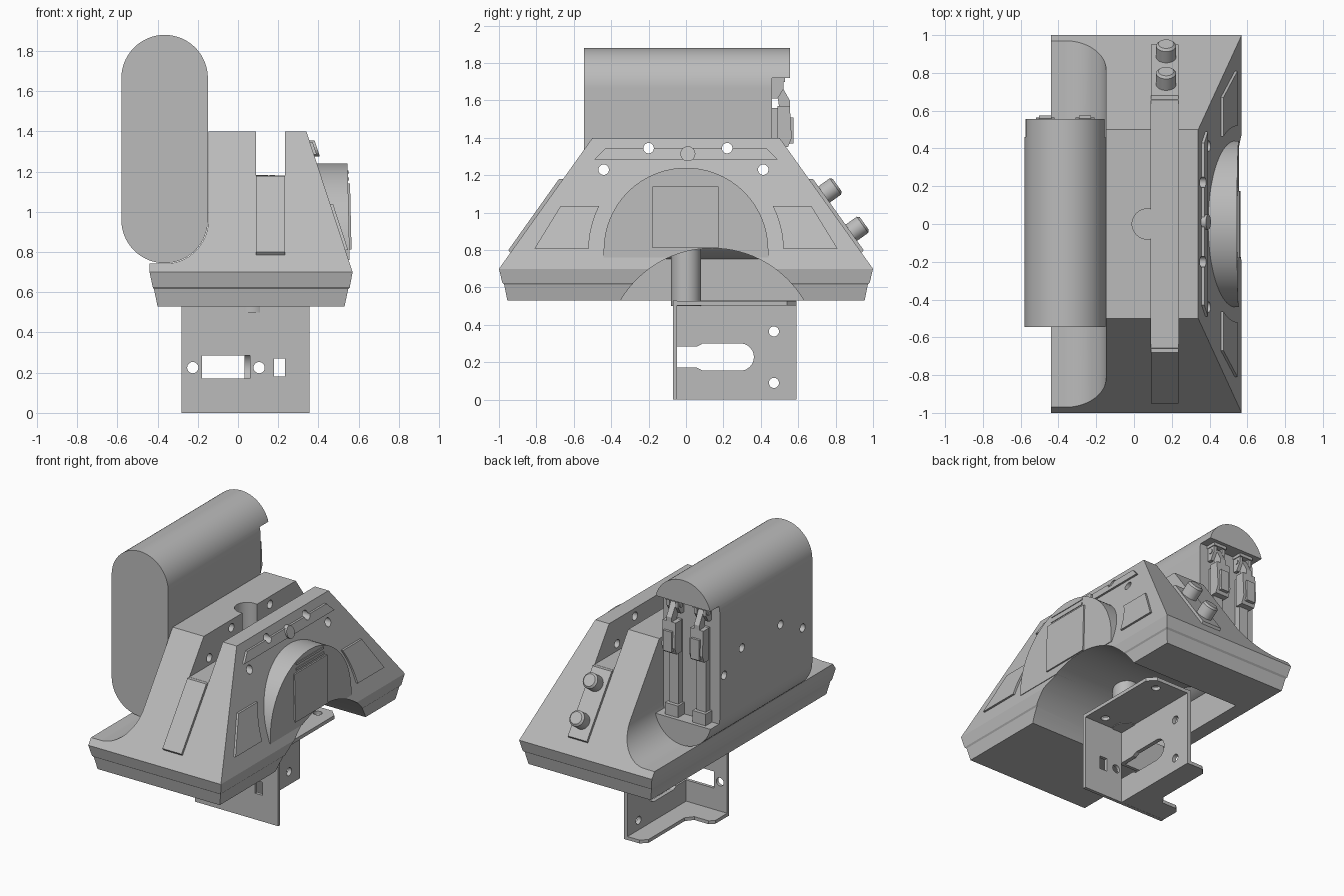
import bpy, bmesh, math
from mathutils import Vector

old = bpy.data.objects.get("Cube")
if old:
    bpy.data.objects.remove(old, do_unlink=True)

grey = bpy.data.materials.new("plain grey")
grey.use_nodes = True
grey.diffuse_color = (0.5, 0.5, 0.5, 1)
grey.node_tree.nodes["Principled BSDF"].inputs["Base Color"].default_value = (0.5, 0.5, 0.5, 1)


def make(name, bm):
    bmesh.ops.recalc_face_normals(bm, faces=bm.faces)
    mesh = bpy.data.meshes.new(name)
    bm.to_mesh(mesh)
    bm.free()
    mesh.materials.append(grey)
    ob = bpy.data.objects.new(name, mesh)
    bpy.context.collection.objects.link(ob)
    return ob


def prism(name, pts, axis, a, b, lean=None):
    """Extrude a 2D outline along an axis; lean(z) adds an x offset."""
    place = {"x": lambda p, t: (t, p[0], p[1]),
             "y": lambda p, t: (p[0], t, p[1]),
             "z": lambda p, t: (p[0], p[1], t)}[axis]
    bm = bmesh.new()
    rings = [[bm.verts.new(place(p, t)) for p in pts] for t in (a, b)]
    for ring in rings:
        bm.faces.new(ring)
    n = len(pts)
    for i in range(n):
        j = (i + 1) % n
        bm.faces.new((rings[0][i], rings[0][j], rings[1][j], rings[1][i]))
    if lean:
        for v in bm.verts:
            v.co.x += lean(v.co.z)
    return make(name, bm)


def rect(u0, u1, v0, v1):
    return [(u0, v0), (u1, v0), (u1, v1), (u0, v1)]


def box(name, x0, x1, y0, y1, z0, z1):
    return prism(name, rect(x0, x1, y0, y1), "z", z0, z1)


def arc(cu, cv, r, start=0, end=360, n=48):
    steps = n if end - start == 360 else n + 1
    angles = [math.radians(start + (end - start) * i / n) for i in range(steps)]
    return [(cu + r * math.cos(t), cv + r * math.sin(t)) for t in angles]


def cut(targets, cutters):
    for cutter in cutters:
        for ob in targets:
            mod = ob.modifiers.new("cut", "BOOLEAN")
            mod.operation, mod.solver, mod.object = "DIFFERENCE", "EXACT", cutter
            bpy.context.view_layer.objects.active = ob
            bpy.ops.object.modifier_apply(modifier=mod.name)
        bpy.data.objects.remove(cutter, do_unlink=True)


def side(z):
    """x of the sloping flank at height z."""
    return 0.57 - 0.23 * (z - 0.7) / 0.7


# Main housing: flared skirt below a tapered upper part
levels = [(0.53, -0.40, 0.53, 0.955), (0.615, -0.418, 0.548, 0.972), (0.625, -0.424, 0.556, 0.982),
          (0.70, -0.44, 0.57, 1.0), (1.40, -0.44, 0.34, 0.5)]
bm = bmesh.new()
rings = [[bm.verts.new((x, y, z)) for x, y in rect(x0, x1, -h, h)] for z, x0, x1, h in levels]
bm.faces.new(rings[0])
bm.faces.new(rings[-1])
for low, high in zip(rings, rings[1:]):
    for i in range(4):
        j = (i + 1) % 4
        bm.faces.new((low[i], low[j], high[j], high[i]))
housing = make("housing", bm)

# Long rounded canister with a recess in its rear end
def capsule(r):
    return arc(-0.365, 1.665, r, 0, 180) + arc(-0.365, 0.96, r, 180, 359.9)

canister = prism("canister", capsule(0.215), "y", -0.545, 0.555)
cut([canister], [box("recess", -0.7, 0, 0.46, 0.7, 0.91, 1.72)])

# Half-round boss on the sloping flank
boss = prism("side_boss", [(0.44, 0.76)] + arc(0, 0.8, 0.44, 0, 180) + [(-0.44, 0.76)],
             "x", 0.25, 0.555, lambda z: -0.023 * (z - 0.8) if z > 0.8 else 0)

# Trough for the canister, top slot, post notch and lower arch
cut([housing], [prism("trough", capsule(0.218), "y", -1.2, 1.2),
                box("clearance", -0.8, -0.365, -1.2, 1.2, 0.742, 1.6),
                box("slot", 0.09, 0.235, -1.2, 1.2, 1.18, 1.6),
                prism("notch", arc(0.07, 0, 0.08), "z", 1.18, 1.6)])
cut([housing, boss], [prism("arch", arc(0.14, 0.24, 0.57, n=96), "x", -0.3, 0.8)])
prism("centre_post", arc(0.07, 0, 0.08), "z", 0.5, 1.182)

# Flank strip, trim plates, boss panel and ribs
strip = prism("top_strip", [(-0.49, 1.285), (0.49, 1.285), (0.43, 1.345), (-0.43, 1.345)],
              "x", -0.01, 0.014, side)
for s, label in ((-1, "front"), (1, "rear")):
    curve = [(s * y, z) for y, z in arc(0, 0.8, 0.52, 1, 27, 8)]
    prism(label + "_trim_plate", curve + [(s * 0.67, 1.036), (s * 0.81, 0.809)],
          "x", -0.01, 0.014, side)
prism("boss_panel", rect(-0.18, 0.175, 0.812, 1.14), "x", 0.54, 0.565, lambda z: -0.023 * (z - 0.8))
for z in (1.155, 1.19):
    prism("boss_rib", rect(-0.15, 0.15, z, z + 0.015), "x", 0.52, 0.56, lambda z: -0.023 * (z - 0.8))
prism("strip_button", arc(0.01, 1.315, 0.04, n=24), "x", -0.01, 0.026, side)

# Bolt holes drilled through everything
for y, z in ((-0.2, 1.345), (0.22, 1.345), (-0.44, 1.23), (0.413, 1.23)):
    cut([housing, canister, strip], [prism("drill", arc(y, z, 0.028, n=24), "x", -1, 1)])

# Sloping pads at both ends of the slot
for s, label in ((-1, "front"), (1, "rear")):
    pts = [(0.68, 1.179), (0.95, 0.80), (0.925, 0.768), (0.86, 0.80), (0.6, 1.179)]
    prism(label + "_slot_pad", [(s * y, z) for y, z in pts], "x", 0.09, 0.235)

# Knobs on the rear pad
normal = Vector((0, 0.814, 0.581))
for y, z in ((0.735, 1.095), (0.88, 0.89)):
    bm = bmesh.new()
    bmesh.ops.create_cone(bm, cap_ends=True, segments=32, radius1=0.053, radius2=0.053, depth=0.1)
    rim = [e for e in bm.edges if all(v.co.z > 0 for v in e.verts)]
    bmesh.ops.bevel(bm, geom=rim, offset=0.012, segments=1, affect="EDGES")
    knob = make("rear_knob", bm)
    knob.rotation_euler = normal.to_track_quat("Z", "Y").to_euler()
    knob.location = Vector((0.17, y, z)) + normal * 0.04

# Pair of latches in the canister recess
for x in (-0.47, -0.26):
    box("latch_mount", x - 0.05, x + 0.05, 0.45, 0.53, 1.70, 1.722)
    for s in (-1, 1):
        prism("latch_lug", [(0.45, 1.61), (0.49, 1.61), (0.52, 1.66), (0.52, 1.71), (0.45, 1.71)],
              "x", x + s * 0.022, x + s * 0.045)
    prism("latch_pin", arc(0.49, 1.67, 0.016, n=16), "x", x - 0.05, x + 0.05)
    prism("latch_arm", [(0.48, 1.69), (0.505, 1.69), (0.555, 1.60), (0.555, 1.55), (0.50, 1.55)],
          "x", x - 0.02, x + 0.02)
    prism("latch_lever", [(0.49, 1.57), (0.555, 1.57), (0.565, 1.40), (0.545, 1.35), (0.49, 1.35)],
          "x", x - 0.05, x + 0.05)
    box("latch_grip", x - 0.032, x + 0.032, 0.55, 0.575, 1.37, 1.51)
    box("latch_strap", x - 0.035, x + 0.035, 0.45, 0.505, 0.95, 1.56)
    box("latch_foot", x - 0.05, x + 0.05, 0.45, 0.53, 0.905, 0.99)

# Mounting bracket: front plate, web, top and bottom flanges
plate = box("bracket_front_plate", -0.28, 0.355, -0.07, -0.048, 0, 0.53)
cut([plate], [box("window", -0.18, 0.06, -0.2, 0, 0.17, 0.285),
              box("small_window", 0.18, 0.235, -0.2, 0, 0.18, 0.27)]
    + [prism("hole", arc(x, 0.225, 0.028, n=24), "y", -0.2, 0) for x in (-0.225, 0.105)])
web = box("bracket_web", 0.032, 0.06, -0.05, 0.59, 0, 0.53)
cut([web], [prism("long_slot", [(0.06, 0.285), (0.06, 0.17), (0.09, 0.155)]
                  + arc(0.29, 0.228, 0.073, -90, 90, 16) + [(0.09, 0.301)], "x", -0.2, 0.2),
            box("slot_mouth", -0.2, 0.2, -0.1, 0.1, 0.171, 0.284)]
    + [prism("hole", arc(0.47, z, 0.027, n=24), "x", -0.2, 0.2) for z in (0.09, 0.365)])
top = prism("bracket_top_flange", [(0.04, -0.06), (0.355, -0.06), (0.355, 0.54), (0.305, 0.59), (0.04, 0.59)],
            "z", 0.505, 0.529)
cut([top], [prism("hole", arc(0.25, y, 0.028, n=24), "z", 0.4, 0.6) for y in (0.02, 0.51)])
prism("bracket_bottom_flange", [(0.05, -0.06), (0.05, 0.59), (-0.06, 0.59), (-0.1, 0.55), (-0.1, 0.16),
                                (-0.14, 0.11), (-0.25, 0.11), (-0.28, 0.08), (-0.28, -0.06)], "z", 0.001, 0.024)

# Smooth curved walls, keep hard edges
bpy.ops.object.select_all(action="DESELECT")
for ob in bpy.context.scene.objects:
    if ob.type == "MESH":
        ob.select_set(True)
        bpy.context.view_layer.objects.active = ob
bpy.ops.object.shade_smooth_by_angle(angle=math.radians(25))
